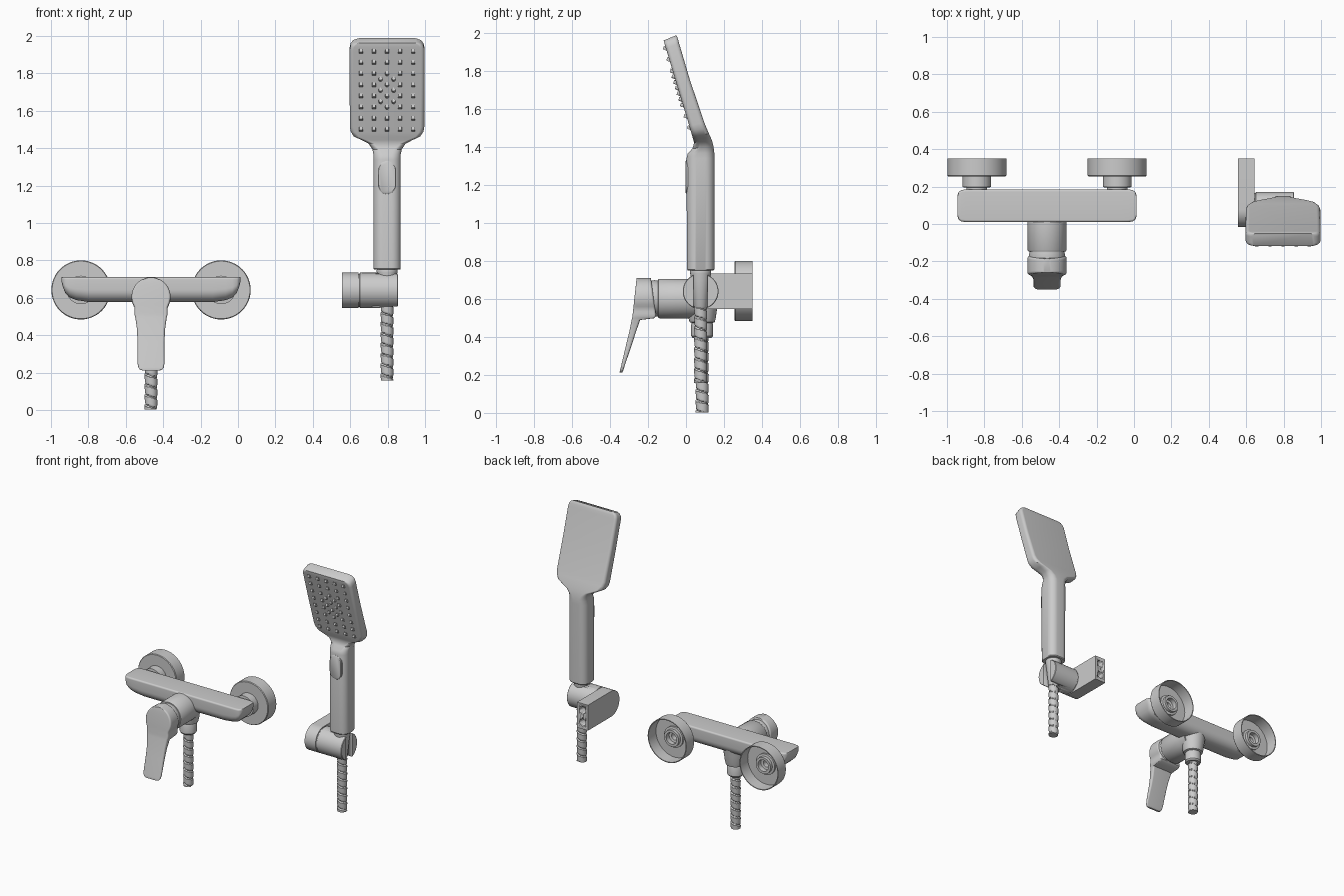
import bpy, bmesh, math
from mathutils import Vector, Matrix

if "Cube" in bpy.data.objects:
    bpy.data.objects.remove(bpy.data.objects["Cube"])

metal = bpy.data.materials.new("satin_grey")
metal.use_nodes = True
GREY = (0.6, 0.6, 0.6, 1)
metal.diffuse_color = GREY
metal.node_tree.nodes["Principled BSDF"].inputs["Base Color"].default_value = GREY


def finish(name, bm, angle=35):
    bmesh.ops.recalc_face_normals(bm, faces=bm.faces)
    mesh = bpy.data.meshes.new(name)
    bm.to_mesh(mesh)
    bm.free()
    mesh.materials.append(metal)
    ob = bpy.data.objects.new(name, mesh)
    bpy.context.collection.objects.link(ob)
    bpy.ops.object.select_all(action="DESELECT")
    ob.select_set(True)
    bpy.context.view_layer.objects.active = ob
    bpy.ops.object.shade_smooth_by_angle(angle=math.radians(angle))
    return ob


def loft(name, rings, caps=True, angle=35):
    bm = bmesh.new()
    loops = [[bm.verts.new(p) for p in ring] for ring in rings]
    for a, b in zip(loops, loops[1:]):
        for i in range(len(a)):
            j = (i + 1) % len(a)
            bm.faces.new((a[i], a[j], b[j], b[i]))
    if caps:
        bm.faces.new(loops[0])
        bm.faces.new(loops[-1])
    return finish(name, bm, angle)


def rounded(hw, hh, r_low, r_high=None, n=8):
    """Rounded rectangle with separate lower and upper corner radii."""
    r_high = r_low if r_high is None else r_high
    pts = []
    for k, (sx, sy) in enumerate(((1, 1), (-1, 1), (-1, -1), (1, -1))):
        r = min(r_high if sy > 0 else r_low, hw * 0.98, hh * 0.98)
        for i in range(n + 1):
            t = math.pi / 2 * (k + i / n)
            pts.append((sx * (hw - r) + r * math.cos(t), sy * (hh - r) + r * math.sin(t)))
    return pts


def slanted(cx, front, back, hw, r):
    """Cross-section spanning from a front (y, z) point to a back one."""
    f, b = Vector((cx, *front)), Vector((cx, *back))
    mid, half = (f + b) / 2, (b - f) / 2
    v = half.normalized()
    return [mid + Vector((x, 0, 0)) + v * y for x, y in rounded(hw, half.length, r)]


def lathe(name, profile, loc, axis="Z", seg=48, caps=True):
    x, y, z = loc
    rings = []
    for r, h in profile:
        ring = []
        for i in range(seg):
            c, s = r * math.cos(math.tau * i / seg), r * math.sin(math.tau * i / seg)
            p = {"X": (h, c, s), "Y": (c, h, s), "Z": (c, s, h)}[axis]
            ring.append((x + p[0], y + p[1], z + p[2]))
        rings.append(ring)
    return loft(name, rings, caps)


def cut(target, cutter):
    mod = target.modifiers.new("cut", "BOOLEAN")
    mod.operation = "DIFFERENCE"
    mod.solver = "EXACT"
    mod.object = cutter
    cutter.hide_render = True
    cutter.hide_set(True)
    cutter.display_type = "WIRE"


def hose(name, x, y, low, high, pitch=0.055, seg=28):
    """Tube wrapped with a stepped helical band."""
    rings = []
    rows = int((high - low) / 0.005)
    for k in range(rows + 1):
        z = low + (high - low) * k / rows
        ring = []
        for i in range(seg):
            phase = (z / pitch + i / seg) % 1
            r = 0.027 if phase < 0.15 else 0.032 + 0.003 * phase
            a = math.tau * i / seg
            ring.append((x + r * math.cos(a), y + r * math.sin(a), z))
        rings.append(ring)
    loft(name, rings, angle=40)


# --- Mixer body: flat top, rounded hull, ends sweeping upward
MX, MY = -0.465, 0.0975
half = [(0.478, 0.685, 0.058), (0.472, 0.66, 0.074), (0.458, 0.625, 0.084),
        (0.435, 0.602, 0.087), (0.40, 0.588, 0.0875), (0.33, 0.577, 0.0875)]
stations = [(-d, b, w) for d, b, w in half] + [(d, b, w) for d, b, w in reversed(half)]
top = 0.71
loft("mixer_body", [[(MX + d, MY + u, (top + b) / 2 + v)
                     for u, v in rounded(w, (top - b) / 2, 0.085, 0.012)]
                    for d, b, w in stations])

# --- Wall unions with hollow cover cups
for side, x in (("right", -0.84), ("left", -0.09)):
    lathe(side + "_wall_cup", [(0.05, 0.262), (0.152, 0.262), (0.152, 0.35), (0.158, 0.35),
                               (0.158, 0.26), (0.154, 0.255), (0.05, 0.255)],
          (x, 0, 0.642), "Y", caps=False)
    lathe(side + "_union", [(0.055, 0.16), (0.055, 0.195), (0.076, 0.197), (0.076, 0.275),
                            (0.06, 0.278), (0.06, 0.30), (0.042, 0.30), (0.042, 0.265),
                            (0.025, 0.262), (0.025, 0.21)], (x, 0, 0.642), "Y")

# --- Cartridge housing and ball neck
lathe("cartridge_housing", [(0.098, 0.10), (0.104, 0.03), (0.104, -0.14), (0.10, -0.146),
                            (0.094, -0.147), (0.094, -0.155), (0.097, -0.165),
                            (0.09, -0.21)], (MX, 0, 0.602), "Y")

# --- Lever: round cap flowing into a thin blade
lever = []
for i in range(17):
    z = 0.709 - 0.20 * i / 16
    hw = max(math.sqrt(max(0.104 ** 2 - (z - 0.606) ** 2, 0)), 0.02)
    hw = max(hw, 0.088) if z < 0.606 else hw
    t = (0.709 - z) / 0.2
    lever.append(slanted(MX, (-0.260 - 0.022 * t, z), (-0.185 + 0.028 * t, z), hw, 0.012))
for z, yf, yb, hw in ((0.498, -0.284, -0.17, 0.085), (0.489, -0.286, -0.242, 0.083),
                      (0.43, -0.298, -0.262, 0.075), (0.36, -0.315, -0.285, 0.072),
                      (0.25, -0.341, -0.322, 0.072), (0.228, -0.346, -0.329, 0.068),
                      (0.217, -0.349, -0.333, 0.06), (0.212, -0.349, -0.336, 0.048)):
    lever.append(slanted(MX, (yf, z), (yb, z), hw, 0.012))
loft("mixer_lever", lever)

# --- Outlet, nut and lower hose
lathe("outlet_boss", [(0.088, 0.62), (0.08, 0.56), (0.072, 0.50), (0.066, 0.478),
                      (0.05, 0.472)], (MX, 0.085, 0))
lathe("hose_nut", [(0.052, 0.48), (0.058, 0.465), (0.058, 0.405), (0.05, 0.395)],
      (MX, 0.085, 0), seg=12)
hose("outlet_hose", MX, 0.085, 0.003, 0.42)

# --- Wall bracket: rounded front, flat back with two screw holes
HX, HY, HZ, HR = 0.797, 0.077, 0.64, 0.094
arc = [math.pi / 2 + math.pi * i / 24 for i in range(25)]
outline = [(0.35, HZ + HR)] + [(HY + HR * math.cos(a), HZ + HR * math.sin(a)) for a in arc]
outline.append((0.35, HZ - HR))
bracket = loft("wall_bracket", [[(x, y, z) for y, z in outline] for x in (0.556, 0.645)])
for label, z in (("lower", HZ - 0.045), ("upper", HZ + 0.045)):
    cut(bracket, lathe(label + "_hole_cutter", [(0.025, 0.29), (0.025, 0.4)], (0.6, 0, z), "Y"))

# --- Swivel holder, slotted at its outer end
lathe("swivel_ring", [(0.088, 0.63), (0.088, 0.66)], (0, HY, HZ), "X")
holder = lathe("swivel_holder", [(0.091, 0.65), (0.094, 0.653), (0.094, 0.852), (0.091, 0.855)],
               (0, HY, HZ), "X")
slot = loft("slot_cutter", [[(HX + 0.06 + u, HY + v, z) for u, v in rounded(0.097, 0.037, 0.036)]
                            for z in (0.5, 0.8)])
cut(holder, slot)

# --- Handset hose and its tapered connector
lathe("hose_connector", [(0.05, 0.76), (0.056, 0.748), (0.055, 0.735), (0.05, 0.70),
                         (0.036, 0.56), (0.03, 0.55)], (HX, HY, 0))
hose("handset_hose", HX, HY, 0.157, 0.60)

# --- Handset: handle flaring into a tilted flat head
sections = [  # front (y, z), back (y, z), half width, corner
    ((0.010, 0.750), (0.144, 0.750), 0.069, 0.048), ((0.005, 0.756), (0.149, 0.756), 0.073, 0.05),
    ((0.003, 1.34), (0.150, 1.34), 0.073, 0.05), ((0.009, 1.366), (0.149, 1.37), 0.073, 0.05),
    ((0.034, 1.392), (0.145, 1.40), 0.079, 0.045), ((0.043, 1.422), (0.138, 1.43), 0.10, 0.035),
    ((0.037, 1.443), (0.130, 1.45), 0.14, 0.03), ((0.032, 1.46), (0.121, 1.47), 0.178, 0.028),
    ((0.025, 1.485), (0.108, 1.50), 0.195, 0.025), ((0.018, 1.51), (0.096, 1.53), 0.199, 0.022),
    ((-0.046, 1.72), (0.020, 1.755), 0.20, 0.02), ((-0.106, 1.92), (-0.036, 1.945), 0.20, 0.02),
    ((-0.112, 1.94), (-0.042, 1.967), 0.195, 0.02), ((-0.116, 1.954), (-0.047, 1.981), 0.184, 0.02),
    ((-0.118, 1.961), (-0.051, 1.988), 0.165, 0.02)]
loft("handset", [slanted(HX, f, b, w, r) for f, b, w, r in sections])

# --- Push button on the handle
loft("handset_button", [[(HX + u * s, y, 1.243 + v * s) for u, v in rounded(0.048, 0.088, 0.047)]
                        for y, s in ((0.03, 1), (0.001, 1), (-0.003, 0.93))])

# --- Spray nozzles: square grid with a round central cluster
tilt = Matrix.Rotation(math.radians(90 - 16.8), 4, "X")


def nozzles(name, spots, sides, radius):
    bm = bmesh.new()
    for x, z in spots:
        y = -0.118 + (1.96 - z) * 0.302
        m = Matrix.Translation((x, y, z)) @ tilt @ Matrix.Rotation(math.pi / 4, 4, "Z")
        bmesh.ops.create_cone(bm, cap_ends=True, segments=sides, radius1=radius,
                              radius2=radius * 0.75, depth=0.028, matrix=m)
    finish(name, bm, 50 if sides > 4 else 20)


PX, PZ, CZ = 0.07, 0.0597, 1.71
grid, cluster = [], []
for row in range(8):
    for col in range(-2, 3):
        inner = 2 <= row <= 5 and col == 0
        (cluster if inner else grid).append((HX + col * PX, CZ + (row - 3.5) * PZ))
for row in (-1, 0, 1):
    for side in (-1, 1):
        cluster.append((HX + side * PX / 2, CZ + row * PZ))
nozzles("square_nozzles", grid, 4, 0.016)
nozzles("round_nozzles", cluster, 12, 0.013)
